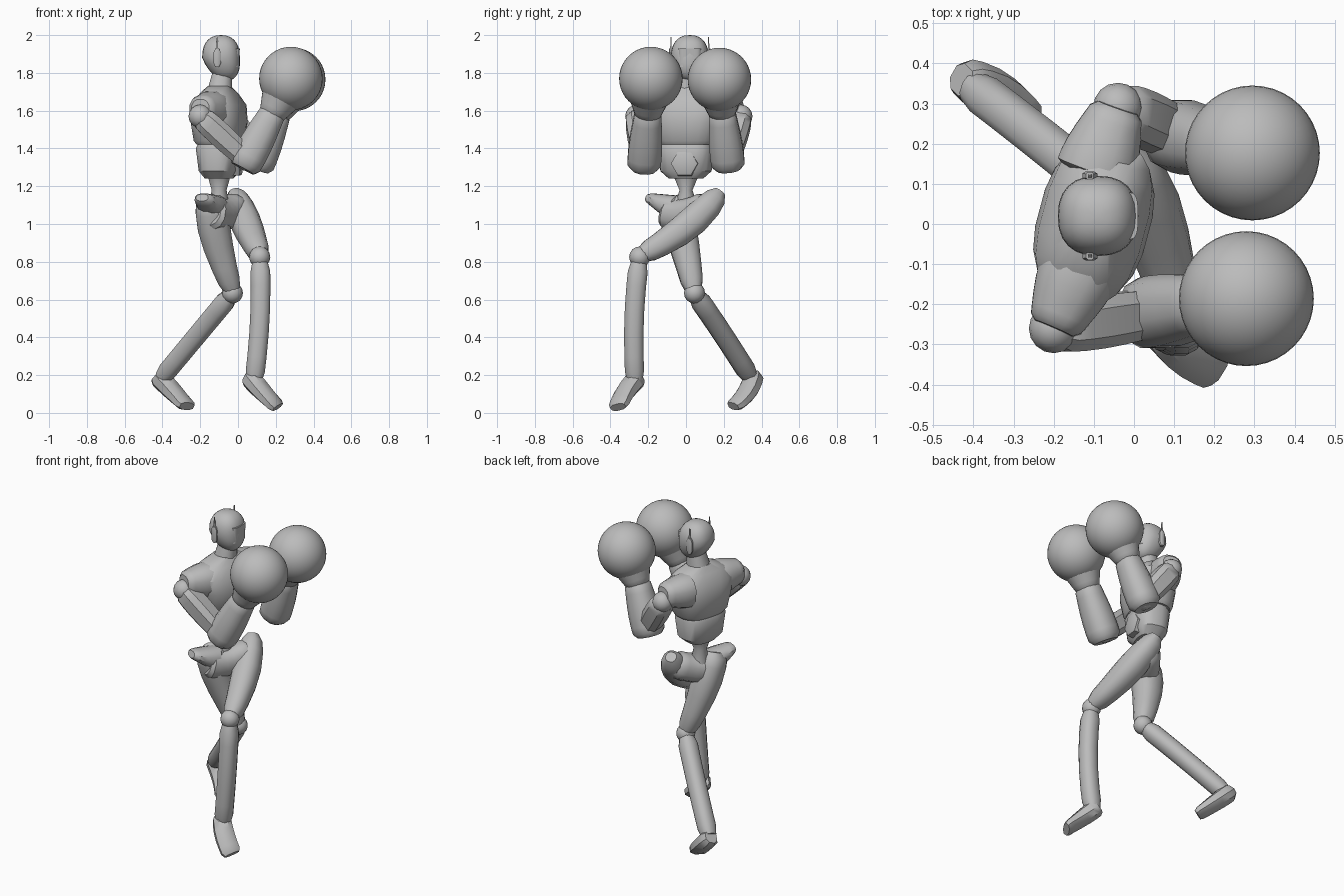
import bpy, bmesh
from math import cos, sin, pi, radians, copysign
from mathutils import Vector

cube = bpy.data.objects.get("Cube")
if cube:
    bpy.data.objects.remove(cube, do_unlink=True)

GREY = (0.5, 0.5, 0.5, 1)
grey = bpy.data.materials.new("plain grey")
grey.use_nodes = True
grey.diffuse_color = GREY
grey.node_tree.nodes["Principled BSDF"].inputs["Base Color"].default_value = GREY

UP = Vector((0, 0, 1))
LEFTWARD = Vector((0, 1, 0))
FORWARD = Vector((1, 0, 0))
SHOULDER_LINE = Vector((0.26, 0.97, 0))   # the torso is twisted


def finish(name, bm):
    bmesh.ops.recalc_face_normals(bm, faces=bm.faces)
    mesh = bpy.data.meshes.new(name)
    bm.to_mesh(mesh)
    bm.free()
    mesh.materials.append(grey)
    obj = bpy.data.objects.new(name, mesh)
    bpy.context.collection.objects.link(obj)
    bpy.ops.object.select_all(action="DESELECT")
    obj.select_set(True)
    bpy.context.view_layer.objects.active = obj
    bpy.ops.object.shade_smooth_by_angle(angle=radians(38))


def add_ring(bm, centre, axis, side, width, depth, sides, square):
    """One closed cross-section; square below 1 makes it boxier."""
    across = (side - axis * side.dot(axis)).normalized()
    through = axis.cross(across)
    ring = []
    for k in range(sides):
        angle = 2 * pi * (k + 0.5) / sides
        c, s = (copysign(abs(w) ** square, w) for w in (cos(angle), sin(angle)))
        ring.append(bm.verts.new(centre + across * c * width + through * s * depth))
    return ring


def skin(name, bm, rings):
    for low, high in zip(rings, rings[1:]):
        for k in range(len(low)):
            bm.faces.new((low[k - 1], low[k], high[k], high[k - 1]))
    bm.faces.new(rings[0])
    bm.faces.new(rings[-1])
    finish(name, bm)


def stack(name, x, y, rows, side=LEFTWARD, sides=20, square=0.75):
    """Level rings, each given as height, half width and half depth."""
    bm = bmesh.new()
    skin(name, bm, [add_ring(bm, Vector((x, y, z)), UP, side, width, depth, sides, square)
                    for z, width, depth in rows])


def limb(name, start, end, r_start, r_end, bulge=0, bend=None, flat=1,
         side=LEFTWARD, sides=12, square=0.85):
    """Tapered limb along an optional bend, swelling like a muscle, with eased ends."""
    start, end = Vector(start), Vector(end)
    middle = Vector(bend) if bend else (start + end) / 2
    bm = bmesh.new()
    rings = []
    for t in (0, 0.08, 0.2, 0.4, 0.6, 0.8, 0.92, 1):
        centre = start.lerp(middle, t).lerp(middle.lerp(end, t), t)
        axis = (middle - start).lerp(end - middle, t).normalized()
        radius = r_start + (r_end - r_start) * t + bulge * sin(pi * t ** 0.7)
        if t in (0, 1):
            radius *= 0.8
        depth = radius * (1 + (flat - 1) * t)
        rings.append(add_ring(bm, centre, axis, side, radius, depth, sides, square))
    skin(name, bm, rings)


def ball(name, centre, radius, segments=16):
    bm = bmesh.new()
    bmesh.ops.create_uvsphere(bm, u_segments=segments, v_segments=segments // 2, radius=radius)
    bmesh.ops.translate(bm, verts=bm.verts, vec=centre)
    finish(name, bm)


# Head: a squared ball narrowing to a jaw that sits forward
HEAD = Vector((-0.09, 0.02, 1.88))
bm = bmesh.new()
bmesh.ops.create_uvsphere(bm, u_segments=24, v_segments=14, radius=1)
for v in bm.verts:
    v.co = Vector([copysign(abs(c) ** 0.85, c) for c in v.co])
    jaw = max(0, -v.co.z)
    narrow = 1 - 0.2 * jaw
    v.co = HEAD + Vector((v.co.x * narrow * 0.1 + jaw * 0.03, v.co.y * narrow * 0.1, v.co.z * 0.12))
finish("head", bm)
stack("visor", -0.03, HEAD.y, [(1.83, 0.06, 0.035), (1.93, 0.06, 0.04)], square=0.5)
for name, turn in (("right", -1), ("left", 1)):
    ear_y = HEAD.y + turn * 0.1
    stack(name + "_ear", -0.11, ear_y,
          [(1.83, 0.01, 0.01), (1.85, 0.012, 0.02), (1.91, 0.012, 0.02), (1.93, 0.01, 0.01)],
          sides=8)
    stack(name + "_antenna", -0.11, ear_y, [(1.92, 0.005, 0.007), (1.99, 0.003, 0.003)], sides=4)
limb("neck", (-0.1, 0.01, 1.68), (-0.08, 0.02, 1.82), 0.07, 0.05)

# Torso
stack("chest", -0.1, 0.005, [(1.42, 0.15, 0.11), (1.44, 0.165, 0.125), (1.54, 0.19, 0.14),
                             (1.63, 0.21, 0.13), (1.69, 0.16, 0.09), (1.73, 0.06, 0.06)],
      SHOULDER_LINE)
stack("abdomen", -0.1, 0, [(1.24, 0.09, 0.07), (1.28, 0.135, 0.1), (1.4, 0.15, 0.115),
                           (1.43, 0.14, 0.1)], SHOULDER_LINE)
limb("belly_plate", (-0.06, 0, 1.32), (0.02, -0.01, 1.32), 0.08, 0.07, side=UP, sides=6, square=1)
stack("waist", -0.1, 0, [(1.06, 0.07, 0.06), (1.18, 0.035, 0.04), (1.25, 0.065, 0.06)], square=1)


# Arms, from shoulder to glove
def arm(name, inner, shoulder, elbow, wrist, glove):
    shoulder, elbow, wrist, glove = map(Vector, (shoulder, elbow, wrist, glove))
    limb(name + "_shoulder_cap", inner, shoulder + UP * 0.04, 0.1, 0.065, 0.01, side=UP)
    ball(name + "_shoulder_joint", shoulder, 0.062)
    limb(name + "_upper_arm", shoulder, elbow, 0.06, 0.06, 0.01, sides=8, square=0.7)
    ball(name + "_elbow_joint", elbow, 0.06)
    limb(name + "_forearm", elbow.lerp(wrist, -0.18), wrist, 0.085, 0.07, 0.012)
    limb(name + "_glove_cuff", wrist.lerp(glove, -0.2), glove, 0.065, 0.15, sides=20, square=1)
    ball(name + "_glove", glove, 0.168, 40)


arm("right", (-0.13, -0.1, 1.6), (-0.2, -0.26, 1.57), (0.05, -0.22, 1.34),
    (0.19, -0.2, 1.6), (0.28, -0.186, 1.77))
arm("left", (-0.1, 0.12, 1.6), (-0.04, 0.29, 1.57), (0.115, 0.22, 1.34),
    (0.215, 0.19, 1.6), (0.295, 0.177, 1.765))

# Hips and crossing thighs
limb("pelvis", (-0.15, -0.1, 1.06), (0, 0.12, 1.1), 0.09, 0.08, bend=(-0.08, 0, 1.02), side=UP)
limb("right_hip_flare", (-0.12, -0.05, 1.08), (-0.19, -0.2, 1.14), 0.075, 0.025, flat=1.8, side=UP)
limb("right_thigh", (-0.14, -0.08, 1.14), (-0.03, 0.04, 0.65), 0.07, 0.055, 0.025,
     bend=(-0.15, -0.02, 0.97))
limb("left_thigh", (-0.02, 0.18, 1.17), (0.115, -0.23, 0.84), 0.04, 0.055, 0.035,
     bend=(0.05, 0.03, 0.97), side=FORWARD)

# Lower legs and feet, from knee to toe
LEGS = {
    "right": ((-0.03, 0.045, 0.635), (-0.2, 0.19, 0.43), (-0.4, 0.34, 0.19),
              (-0.43, 0.36, 0.2), (-0.33, 0.34, 0.1), (-0.27, 0.25, 0.035)),
    "left": ((0.115, -0.245, 0.825), (0.13, -0.29, 0.5), (0.085, -0.27, 0.17),
             (0.06, -0.25, 0.19), (0.12, -0.33, 0.12), (0.21, -0.36, 0.03)),
}
for name, (knee, calf, ankle, heel, instep, toe) in LEGS.items():
    ball(name + "_knee_joint", knee, 0.056)
    limb(name + "_shin", Vector(knee).lerp(Vector(calf), 0.1), ankle, 0.054, 0.052, bend=calf)
    limb(name + "_foot", heel, toe, 0.05, 0.06, 0.005, bend=instep, flat=0.5,
         side=FORWARD + LEFTWARD, sides=8)
